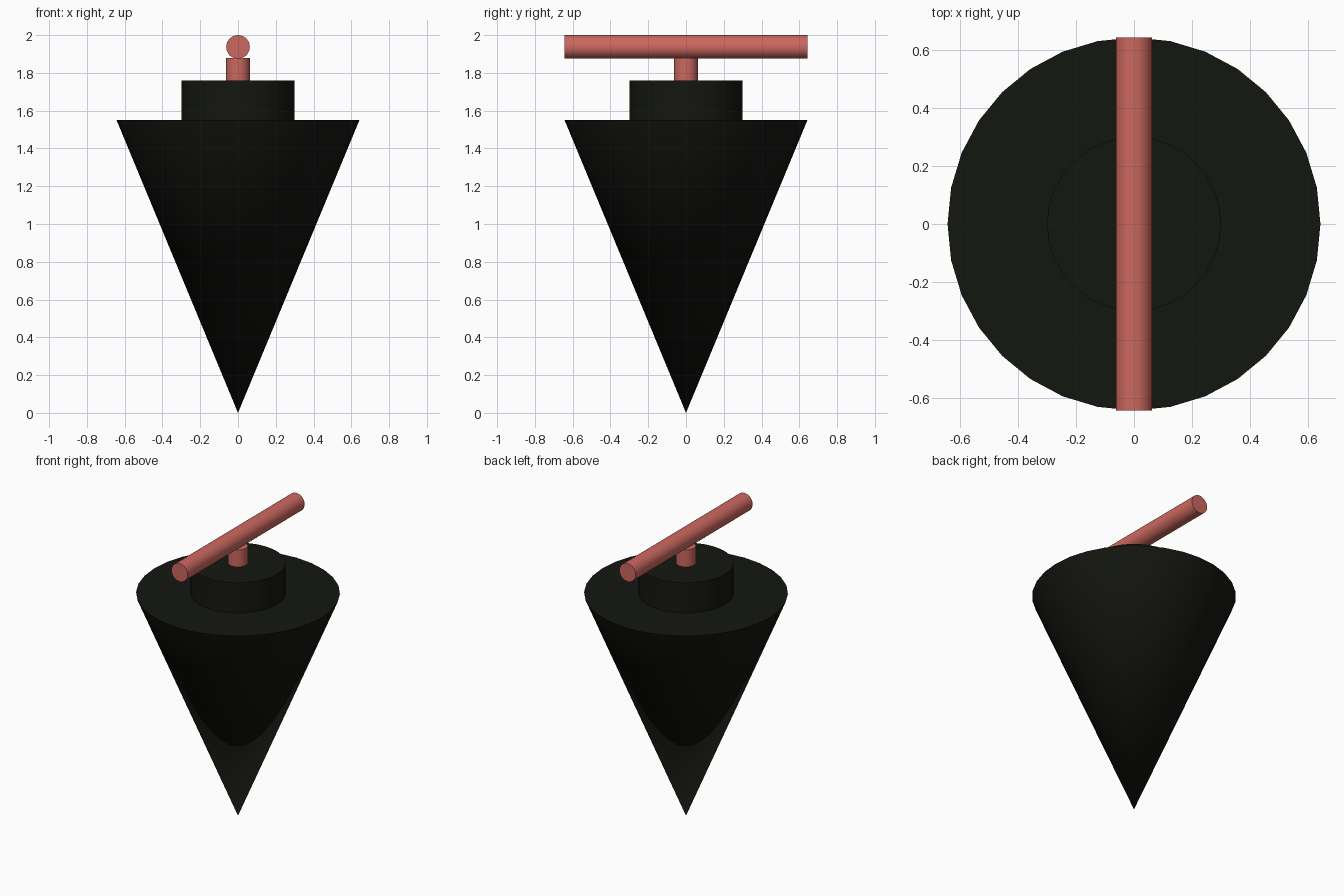
import bpy, math

if "Cube" in bpy.data.objects:
    bpy.data.objects.remove(bpy.data.objects["Cube"])

def material(name, rgb):
    m = bpy.data.materials.new(name)
    m.diffuse_color = (*rgb, 1)
    m.use_nodes = True
    m.node_tree.nodes["Principled BSDF"].inputs["Base Color"].default_value = m.diffuse_color
    return m

black = material("dark_body", (0.007, 0.008, 0.005))
red = material("handle_red", (0.60, 0.14, 0.115))

def lathe(name, r_low, r_high, length, loc, mat, rot=(0, 0, 0)):
    """Capped 32-sided cylinder or cone centred on loc."""
    bpy.ops.mesh.primitive_cone_add(vertices=32, radius1=r_low, radius2=r_high,
                                    depth=length, location=loc, rotation=rot)
    ob = bpy.context.object
    ob.name = name
    ob.data.materials.append(mat)
    bpy.ops.object.shade_smooth_by_angle(angle=math.radians(30))
    return ob

# Pointed body, tip on the ground
lathe("cone_body", 0, 0.643, 1.55, (0, 0, 0.775), black)
# Collar on top of the cone
lathe("collar", 0.30, 0.30, 0.21, (0, 0, 1.655), black)
# Short stem under the handle
lathe("stem", 0.0625, 0.0625, 0.118, (0, 0, 1.819), red)
# Crossbar handle along y
lathe("handle_bar", 0.0625, 0.0625, 1.286, (0, 0, 1.9375), red,
      (math.radians(90), 0, 0))
